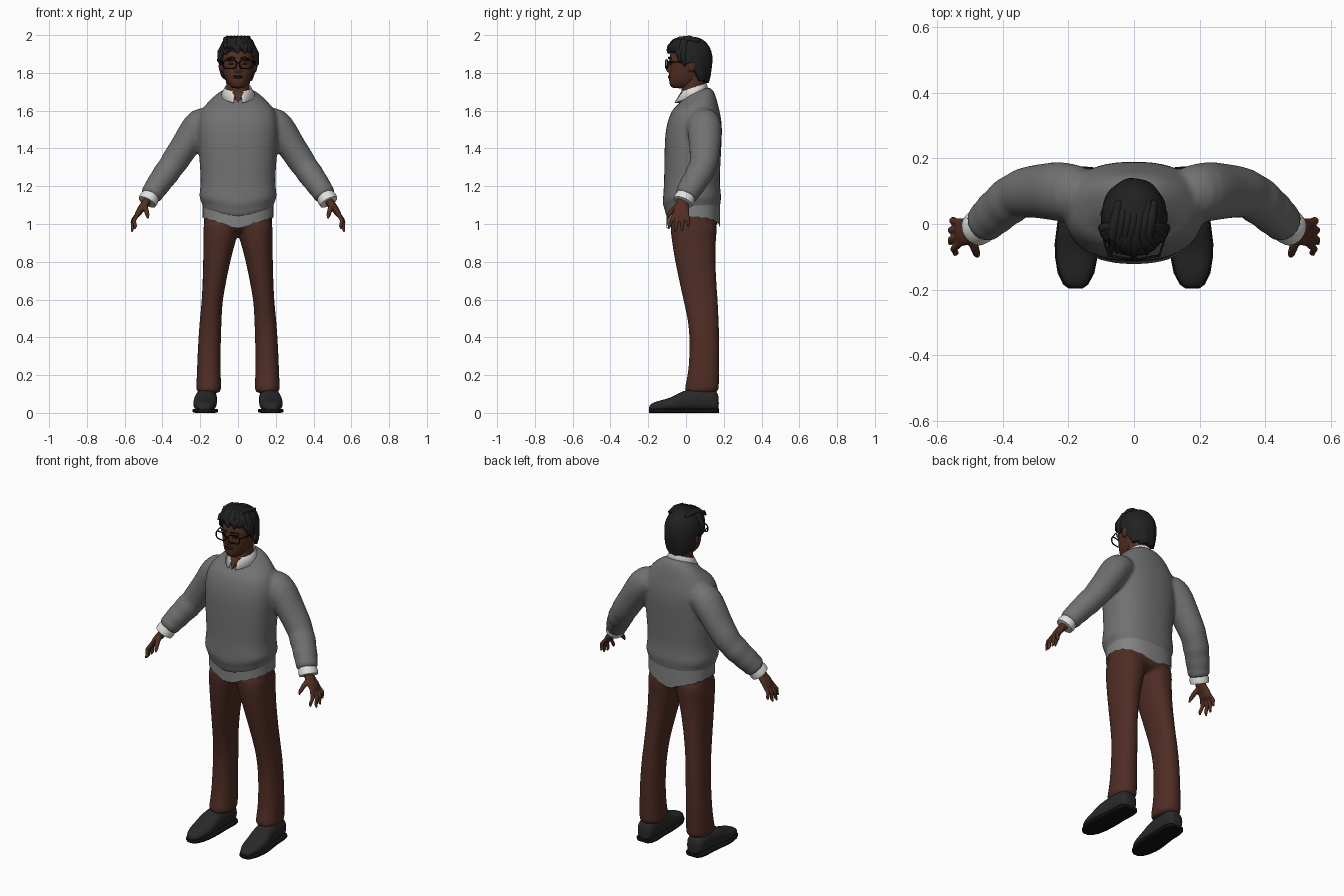
import bpy, bmesh, math, random
from mathutils import Vector

random.seed(4)


def material(name, r, g, b):
    m = bpy.data.materials.new(name)
    m.diffuse_color = (r, g, b, 1)
    return m


GREY = material("sweater grey", .165, .165, .165)
TAIL = material("hem grey", .22, .22, .22)
WHITE = material("shirt white", .75, .75, .73)
BROWN = material("trouser brown", .078, .026, .018)
SKIN = material("skin brown", .085, .028, .016)
LIP = material("lip brown", .055, .017, .012)
HAIR = material("hair black", .015, .015, .016)
SHOE = material("shoe black", .022, .022, .023)
FRAME = material("frame black", .006, .006, .006)


def finish(name, bm, mat, voxel=0, smooth=5, mirror=False, subsurf=0, angle=50):
    bmesh.ops.recalc_face_normals(bm, faces=bm.faces)
    me = bpy.data.meshes.new(name)
    bm.to_mesh(me)
    bm.free()
    me.materials.append(mat)
    me.shade_smooth()
    me.set_sharp_from_angle(angle=math.radians(angle))
    ob = bpy.data.objects.new(name, me)
    bpy.context.collection.objects.link(ob)
    if mirror:
        ob.modifiers.new("mirror", 'MIRROR').use_mirror_merge = False
    if subsurf:
        s = ob.modifiers.new("round", 'SUBSURF')
        s.levels = s.render_levels = subsurf
    if voxel:
        r = ob.modifiers.new("union", 'REMESH')
        r.mode, r.voxel_size, r.use_smooth_shade = 'VOXEL', voxel, True
        s = ob.modifiers.new("soften", 'SMOOTH')
        s.factor, s.iterations = .5, smooth
    return ob


def loft(bm, rings, cap=True, closed=True):
    rows = [[bm.verts.new(p) for p in ring] for ring in rings]
    n = len(rows[0])
    for a, b in zip(rows, rows[1:]):
        for i in range(n if closed else n - 1):
            k = (i + 1) % n
            bm.faces.new((a[i], a[k], b[k], b[i]))
    if cap:
        bm.faces.new(rows[0])
        bm.faces.new(rows[-1])


def oval(c, u, v, p=2.0, n=24):
    pts = []
    for i in range(n):
        a = 2 * math.pi * i / n
        ca, sa = math.cos(a), math.sin(a)
        pts.append(Vector(c) + Vector(u) * math.copysign(abs(ca) ** (2 / p), ca)
                   + Vector(v) * math.copysign(abs(sa) ** (2 / p), sa))
    return pts


def level(z, front, back, left, right, p=2.3, n=32):
    return oval(((left + right) / 2, (front + back) / 2, z),
                ((right - left) / 2, 0, 0), (0, (back - front) / 2, 0), p, n)


def tube(bm, pts, side=1, n=16, loop=False):
    """Points are x, y, z, radius near the y axis, radius across it."""
    ps = [Vector((side * q[0], q[1], q[2])) for q in pts]
    rings = []
    for i, q in enumerate(pts):
        if loop:
            t = ps[(i + 1) % len(ps)] - ps[i - 1]
        else:
            t = ps[min(i + 1, len(ps) - 1)] - ps[max(i - 1, 0)]
        t.normalize()
        ref = Vector((0, 1, 0)) if abs(t.y) < .9 else Vector((1, 0, 0))
        u = (ref - t * ref.dot(t)).normalized()
        rings.append(oval(ps[i], u * q[3], t.cross(u) * q[-1], 2, n))
    loft(bm, rings + rings[:1] if loop else rings, cap=not loop)


def ball(bm, c, r):
    vs = bmesh.ops.create_uvsphere(bm, u_segments=16, v_segments=10, radius=1)["verts"]
    for v in vs:
        v.co = Vector(c) + Vector((v.co.x * r[0], v.co.y * r[1], v.co.z * r[2]))


# sweater: torso with hanging hem, plus both sleeves
bm = bmesh.new()
rings = []
for z, f, b, w in [(1.055, -.098, .172, .178), (1.085, -.11, .182, .188), (1.115, -.112, .182, .19),
                   (1.135, -.125, .188, .208), (1.17, -.122, .184, .204), (1.22, -.116, .178, .196),
                   (1.3, -.116, .182, .202), (1.4, -.114, .187, .21), (1.5, -.11, .193, .215),
                   (1.57, -.09, .186, .212), (1.62, -.065, .172, .185), (1.66, -.04, .155, .14),
                   (1.695, -.015, .13, .09), (1.705, 0, .11, .07)]:
    ring = level(z, f, b, -w, w, 2.4)
    for q in ring:
        if z < 1.2 and q.y < .03:
            q.z -= .04 * (1 - min(1, abs(q.x) / .19)) * min(1, (1.22 - z) / .06)
        if z > 1.65:
            q.z += .35 * (q.y - .05)
    rings.append(ring)
loft(bm, rings)
for s in (1, -1):
    tube(bm, [(.12, .095, 1.56, .075, .07), (.2, .095, 1.535, .092, .09), (.235, .1, 1.485, .091, .083),
              (.27, .1, 1.43, .086, .077), (.31, .099, 1.37, .08, .074), (.34, .095, 1.325, .077, .074),
              (.36, .085, 1.295, .07, .066), (.385, .068, 1.262, .077, .073), (.403, .053, 1.237, .066, .063),
              (.425, .033, 1.205, .072, .067), (.44, .02, 1.185, .062, .058),
              (.455, .005, 1.16, .066, .062), (.468, -.006, 1.138, .054, .053)], s, 24)
finish("sweater", bm, GREY, voxel=.011, smooth=4, subsurf=1)

# shirt tail under the sweater, lower at front and back
bm = bmesh.new()
rings = []
for k in range(4):
    ring = level(0, -.102, .18, -.187, .187, 2.4, 48)
    for i, q in enumerate(ring):
        mid = 1 - min(1, abs(q.x) / .187)
        low = 1.035 - .06 * mid + .004 * math.sin(i * 2.3)
        q.z = low + (1.12 - low) * min(k, 2) / 2 if k < 3 else 1.125
    rings.append(ring)
loft(bm, rings, cap=False)
finish("shirt_tail", bm, TAIL)

# trousers: two legs and a hip block
bm = bmesh.new()
for s in (1, -1):
    loft(bm, [level(z, f, b, s * i, s * o, 2.3) for z, i, o, f, b in [
        (.1, .088, .222, -.012, .174), (.13, .088, .222, -.008, .174), (.2, .092, .218, .01, .176),
        (.3, .092, .215, .018, .177), (.42, .09, .208, .018, .176), (.5, .086, .202, .008, .173),
        (.57, .084, .194, -.008, .17), (.65, .072, .189, -.026, .164), (.8, .042, .184, -.058, .155),
        (.9, .015, .184, -.074, .157), (.96, -.004, .185, -.082, .163), (1.04, -.01, .183, -.085, .168)]])
loft(bm, [level(z, f, b, -w, w, 2.4) for z, f, b, w in [
    (.95, -.05, .13, .14), (.98, -.082, .164, .181), (1.03, -.088, .17, .181), (1.1, -.088, .17, .18)]])
finish("trousers", bm, BROWN, voxel=.011, smooth=4, subsurf=1)

# shoes and soles
foot = [(-.196, .178, .018, .035), (-.185, .178, .034, .05), (-.15, .177, .052, .063), (-.1, .176, .061, .075),
        (-.06, .175, .063, .09), (-.02, .172, .061, .118), (.05, .168, .056, .13), (.12, .165, .056, .13),
        (.16, .164, .048, .12), (.174, .164, .034, .09)]
bm = bmesh.new()
loft(bm, [oval((x, y, h / 2 + .005), (w, 0, 0), (0, 0, h / 2 - .005), 2.5) for y, x, w, h in foot])
finish("shoes", bm, SHOE, mirror=True, subsurf=1)
bm = bmesh.new()
loft(bm, [oval((x, y, .011), (w + .004, 0, 0), (0, 0, .011), 5) for y, x, w, h in foot])
finish("soles", bm, FRAME, mirror=True)

# shirt cuffs
bm = bmesh.new()
tube(bm, [(.458, .002, 1.155, .05, .045), (.472, -.009, 1.132, .055, .053), (.481, -.016, 1.116, .053, .05),
          (.482, -.017, 1.114, .035, .032)], n=24)
finish("cuffs", bm, WHITE, mirror=True)

# hands: palm, four fingers, thumb
bm = bmesh.new()
tube(bm, [(.47, -.012, 1.14, .03, .025), (.493, -.02, 1.105, .034, .022), (.517, -.024, 1.075, .042, .019),
          (.532, -.026, 1.05, .044, .016), (.537, -.027, 1.04, .036, .01)])
for y0, tx, ty, tz in [(-.058, .547, -.095, .972), (-.037, .564, -.06, .957),
                       (-.015, .563, -.022, .962), (.006, .556, .014, .985)]:
    a, b = Vector((.53, y0, 1.055)), Vector((tx, ty, tz))
    m = a.lerp(b, .5) + Vector((.012, 0, .004))
    tube(bm, [(*a, .011), (*m, .011), (*a.lerp(b, .8), .01), (*b, .005)], n=10)
tube(bm, [(.497, -.035, 1.1, .016), (.487, -.07, 1.075, .014), (.48, -.09, 1.05, .012), (.476, -.101, 1.028, .005)], n=10)
finish("hands", bm, SKIN, voxel=.005, smooth=2, mirror=True)

# neck and open throat
bm = bmesh.new()
loft(bm, [level(z, f, b, -w, w, 2) for z, f, b, w in [(1.62, -.02, .1, .062), (1.69, -.025, .1, .062),
                                                      (1.74, -.02, .1, .062), (1.79, -.01, .1, .065)]])
loft(bm, [[Vector((x, y + d, z)) for x, y, z in [(-.032, -.026, 1.7), (.032, -.026, 1.7), (0, -.062, 1.64)]]
          for d in (0, .03)])
finish("neck", bm, SKIN)

# folded collar, open at the front
bm = bmesh.new()
rows = [[], [], []]
for i in range(41):
    a = math.radians(14 + 332 * i / 40)
    fr = max(0, math.cos(a)) ** 3
    for row, rx, ry, drop in zip(rows, (.066, .07, .092), (.064, .066, .08 + .025 * fr), (.04, 0, .046 + .012 * fr)):
        x, y = rx * math.sin(a), .042 - ry * math.cos(a)
        row.append(Vector((x, y, 1.722 + .35 * (.042 - .066 * math.cos(a) - .045) - drop)))
loft(bm, rows, cap=False, closed=False)
ob = finish("collar", bm, WHITE)
so = ob.modifiers.new("cloth", 'SOLIDIFY')
so.thickness, so.offset = .006, 0

# head with nose, brow and ears
bm = bmesh.new()
loft(bm, [level(z, f, b, -w, w, 2.2) for z, f, b, w in [
    (1.718, -.068, .02, .024), (1.724, -.08, .04, .038), (1.745, -.09, .07, .056), (1.77, -.09, .09, .07),
    (1.81, -.089, .112, .082), (1.85, -.088, .125, .088), (1.9, -.088, .128, .089), (1.935, -.07, .11, .075),
    (1.965, -.03, .08, .045)]])
tube(bm, [(0, -.082, 1.868, .008, .008), (0, -.092, 1.842, .011, .011), (0, -.098, 1.815, .013, .015),
          (0, -.09, 1.803, .008, .012)], n=12)
for s in (1, -1):
    ball(bm, (s * .013, -.09, 1.81), (.008, .01, .007))
    ball(bm, (s * .092, .03, 1.835), (.011, .02, .033))
    ball(bm, (s * .035, -.078, 1.87), (.028, .013, .008))
finish("head", bm, SKIN, voxel=.006, smooth=3, subsurf=1)

# lips
bm = bmesh.new()
for z in (1.775, 1.783):
    ball(bm, (0, -.086, z), (.026, .009, .0045))
finish("lips", bm, LIP)

# eyes and brows
bm = bmesh.new()
ball(bm, (.035, -.08, 1.848), (.014, .01, .005))
finish("eyes", bm, LIP, mirror=True)
bm = bmesh.new()
tube(bm, [(.012, -.092, 1.876, .004), (.035, -.09, 1.882, .005), (.06, -.077, 1.876, .003)], n=8)
finish("brows", bm, HAIR, mirror=True)

# glasses: rims, bridge, temples
bm = bmesh.new()
for s in (1, -1):
    rim = oval((.043, -.102, 1.846), (.035, .006, 0), (0, 0, .023), 3.2, 24)
    tube(bm, [(*q, .0035) for q in rim], s, 8, loop=True)
    tube(bm, [(.077, -.096, 1.856, .003), (.092, -.05, 1.857, .003), (.097, .03, 1.855, .003)], s, 8)
tube(bm, [(-.009, -.107, 1.85, .003), (0, -.109, 1.853, .003), (.009, -.107, 1.85, .003)], n=8)
finish("glasses", bm, FRAME)

# hair: wavy cap cut along a hairline, with loose locks
LINE = [(-1, 1.75), (-.5, 1.765), (-.25, 1.8), (0, 1.862), (.2, 1.84), (.42, 1.87), (.6, 1.905), (1, 1.912)]


def hairline(f):
    for (a, za), (b, zb) in zip(LINE, LINE[1:]):
        if f <= b:
            return za + (zb - za) * (f - a) / (b - a)
    return LINE[-1][1]


def hair_point(a, z, grow=1):
    s = (z - 1.87) / (.122 if z > 1.87 else .2)
    c = max(0, 1 - s * s) ** .4 * grow
    return Vector((.101 * c * math.sin(a), .021 - .119 * c * math.cos(a), z))


bm = bmesh.new()
N, rows = 72, []
for j in range(-1, 13):
    row = []
    for i in range(N):
        a = 2 * math.pi * i / N
        low = hairline(max(-1, min(1, math.cos(a)))) + .005 * math.sin(11 * a)
        t = math.sin(max(j, 0) / 12 * 1.5)
        wave = 1 + .022 * math.sin(9 * a + 6 * t) * (1 - t)
        row.append(hair_point(a, low + (1.991 - low) * t, wave if j >= 0 else .82))
    rows.append(row)
loft(bm, rows)
finish("hair", bm, HAIR, angle=70)
bm = bmesh.new()
for k in range(19):
    a = math.radians(-80 + 160 * k / 18)
    end = hairline(math.cos(a)) - random.uniform(-.012, .012)
    bend = random.uniform(-.1, .25)
    zs = (1.983, 1.965, (1.965 + end) / 2, end + .012, end)
    tube(bm, [(*hair_point(a * .9 + bend * m, z, g), r) for z, m, g, r in
              zip(zs, (-1, -.6, 0, .6, 1), (.9, .98, 1.0, 1.02, 1.02), (.01, .017, .018, .011, .002))], n=8)
for k in range(7):
    x = -.055 + .018 * k
    tube(bm, [(x + .01, .07, 1.968, .01), (x, .02, 1.982, .016), (x - .008, -.03, 1.975, .018),
              (x - .012, -.07, 1.95, .014), (x - .015, -.09, 1.93, .004)], n=8)
finish("hair_locks", bm, HAIR, angle=60)
